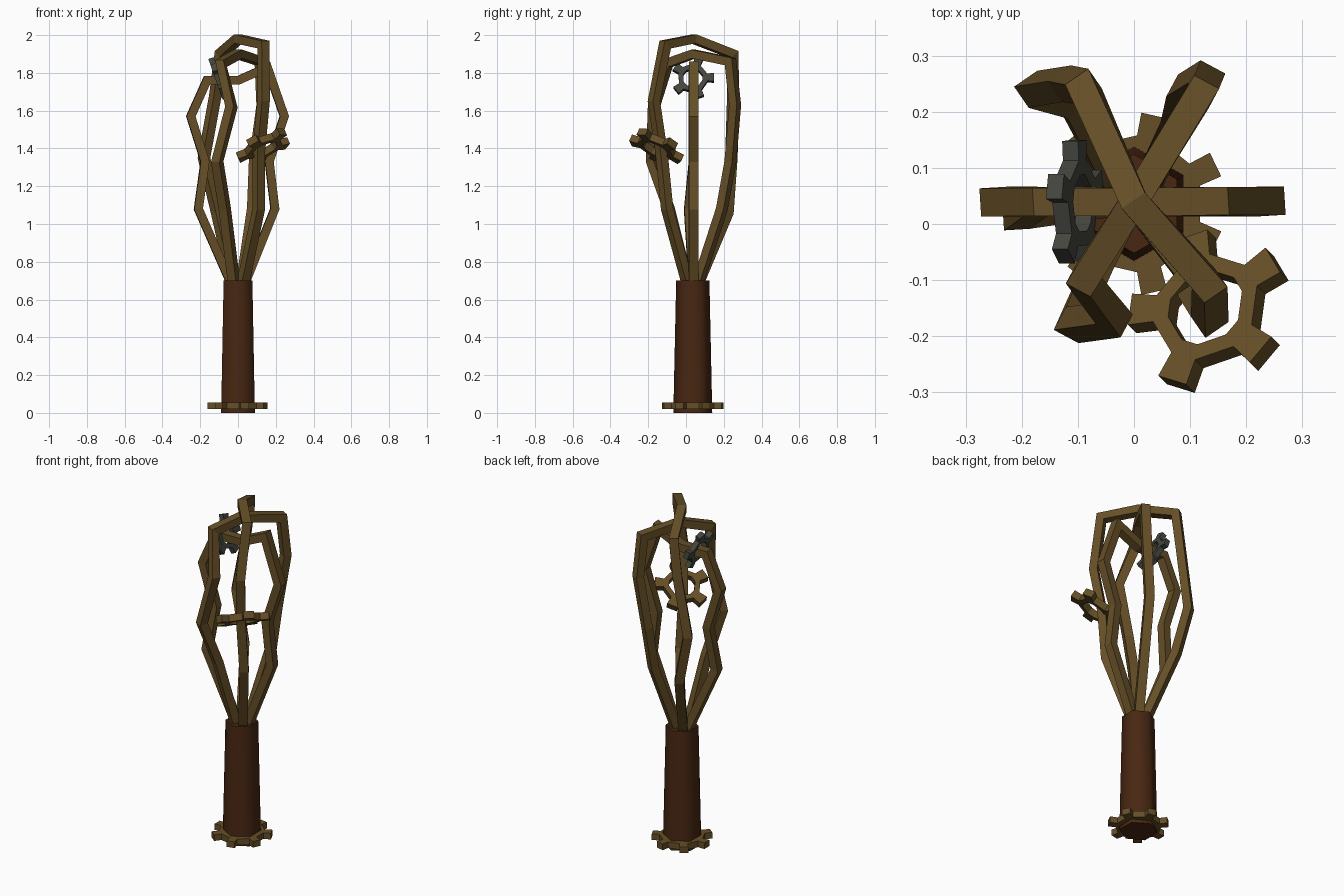
import bpy, bmesh, math
from mathutils import Vector

cube = bpy.data.objects.get("Cube")
if cube:
    bpy.data.objects.remove(cube)


def material(name, color):
    m = bpy.data.materials.new(name)
    m.use_nodes = True
    m.diffuse_color = (*color, 1)
    m.node_tree.nodes["Principled BSDF"].inputs["Base Color"].default_value = (*color, 1)
    return m


brass = material("aged brass", (0.13, 0.077, 0.02))
wood = material("dark red wood", (0.065, 0.02, 0.006))
iron = material("dark iron", (0.06, 0.06, 0.05))


def finish(name, bm, mat):
    bmesh.ops.recalc_face_normals(bm, faces=bm.faces[:])
    mesh = bpy.data.meshes.new(name)
    bm.to_mesh(mesh)
    bm.free()
    mesh.materials.append(mat)
    ob = bpy.data.objects.new(name, mesh)
    bpy.context.collection.objects.link(ob)
    return ob


def skin(bm, rings, closed):
    """Join successive rings of vertices with quads."""
    n = len(rings[0])
    pairs = list(zip(rings, rings[1:]))
    if closed:
        pairs.append((rings[-1], rings[0]))
    else:
        bm.faces.new(rings[0])
        bm.faces.new(rings[-1])
    for a, b in pairs:
        for i in range(n):
            j = (i + 1) % n
            bm.faces.new((a[i], a[j], b[j], b[i]))


def wire_loop(name, points, width=0.05, depth=0.045):
    """Sweep a rectangular bar along a mitred path."""
    pts = [Vector(p) for p in points]
    span = pts[-2] - pts[1]
    side = Vector((-span.y, span.x, 0)).normalized()
    bm = bmesh.new()
    rings = []
    for i, p in enumerate(pts):
        before = (p - pts[max(i - 1, 0)]).normalized()
        after = (pts[min(i + 1, len(pts) - 1)] - p).normalized()
        tangent = (before + after).normalized()
        out = side.cross(tangent).normalized()
        miter = 1 / max(0.6, tangent.dot(after if after.length else before))
        rings.append([bm.verts.new(p + side * (width / 2 * u) + out * (depth / 2 * v * miter))
                      for u, v in ((-1, -1), (1, -1), (1, 1), (-1, 1))])
    skin(bm, rings, False)
    return finish(name, bm, brass)


def gear(name, teeth, tip, root, hole, thick, center, normal, turn, mat):
    """Toothed ring whose axis points along the given normal."""
    bm = bmesh.new()
    rings = []
    step = math.tau / teeth
    for t in range(teeth):
        for offset, r in ((-0.2, root), (-0.16, tip), (0.16, tip), (0.2, root)):
            a = math.radians(turn) + (t + offset) * step
            c, s = math.cos(a), math.sin(a)
            rings.append([bm.verts.new((c * q, s * q, z * thick / 2))
                          for q, z in ((hole, -1), (r, -1), (r, 1), (hole, 1))])
    skin(bm, rings, True)
    ob = finish(name, bm, mat)
    ob.location = center
    ob.rotation_mode = 'QUATERNION'
    ob.rotation_quaternion = Vector((0, 0, 1)).rotation_difference(Vector(normal))
    return ob


# Tapered six-sided handle with smooth sides
bpy.ops.mesh.primitive_cone_add(vertices=6, radius1=0.103, radius2=0.088, depth=0.7,
                                location=(0, 0.036, 0.35))
handle = bpy.context.object
handle.name = "handle"
handle.data.materials.append(wood)
bpy.ops.object.shade_smooth_by_angle(angle=math.radians(65))

# Bent wire loops of the whisk
wire_loop("side_wire", [
    (-0.035, 0.04, 0.68), (-0.21, 0.015, 1.08), (-0.175, 0.04, 1.33), (-0.25, 0.04, 1.57),
    (-0.165, 0.04, 1.76), (0, 0.04, 1.76), (0.155, 0.04, 1.83), (0.245, 0.04, 1.57),
    (0.165, 0.04, 1.33), (0.195, 0.04, 1.08), (0.035, 0.04, 0.68)])
wire_loop("tall_wire", [
    (0.025, 0.01, 0.68), (0.11, -0.1, 1.08), (0.11, -0.13, 1.38), (0.135, -0.17, 1.65),
    (0.135, -0.11, 1.95), (0, 0.04, 1.98), (-0.09, 0.245, 1.9), (-0.12, 0.25, 1.68),
    (-0.18, 0.24, 1.35), (-0.11, 0.22, 1.06), (-0.025, 0.06, 0.68)])
wire_loop("inner_wire", [
    (-0.02, 0.01, 0.68), (-0.07, -0.09, 1.08), (-0.11, -0.18, 1.33), (-0.035, -0.17, 1.62),
    (-0.09, -0.1, 1.85), (0, 0.04, 1.9), (0.12, 0.235, 1.86), (0.13, 0.26, 1.63),
    (0.09, 0.235, 1.33), (0.08, 0.19, 1.08), (0.02, 0.06, 0.68)])

# Gears: pommel ring, tilted front gear and upper side gear
gear("pommel_gear", 7, 0.163, 0.122, 0.05, 0.036, (0, 0.036, 0.038), (0, 0, 1), 180, brass)
gear("front_gear", 5, 0.15, 0.102, 0.072, 0.04, (0.135, -0.155, 1.41), (-0.45, 0.45, 1), 33, brass)
gear("upper_gear", 5, 0.115, 0.08, 0.053, 0.03, (-0.105, 0.036, 1.77), (0.94, 0, 0.33), 20, iron)
